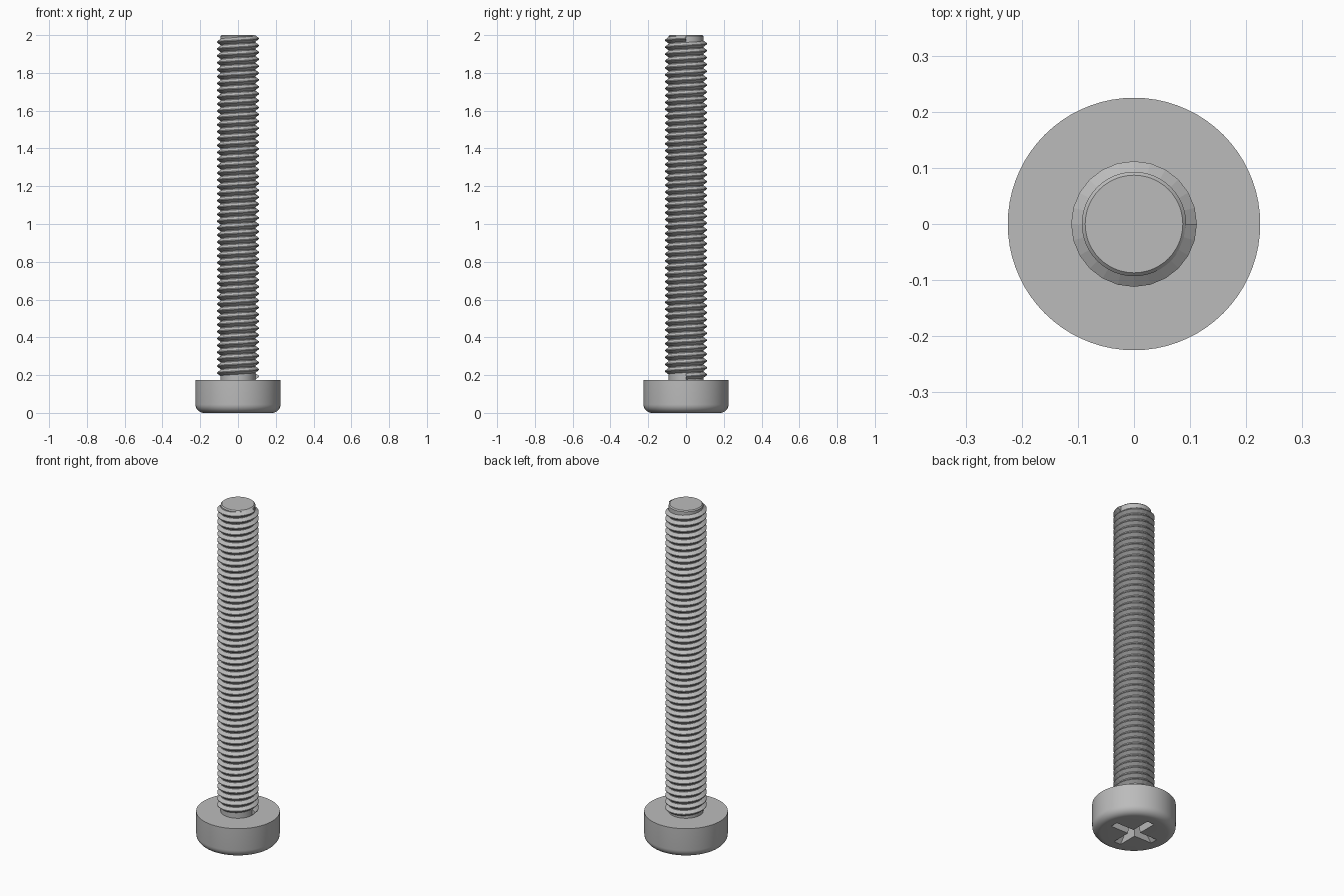
import bpy, bmesh, math

cube = bpy.data.objects.get("Cube")
if cube:
    bpy.data.objects.remove(cube, do_unlink=True)

# Sizes
HEAD_R, HEAD_H, FILLET = 0.225, 0.175, 0.045
CORE_R, CREST_R, HEIGHT = 0.093, 0.112, 2.0
PITCH, TURNS, STEPS = 0.0365, 49, 24

steel = bpy.data.materials.new("grey steel")
steel.use_nodes = True
GREY = (0.5, 0.5, 0.5, 1)
steel.diffuse_color = GREY
steel.node_tree.nodes["Principled BSDF"].inputs["Base Color"].default_value = GREY


def make_object(name, bm):
    bmesh.ops.recalc_face_normals(bm, faces=bm.faces)
    mesh = bpy.data.meshes.new(name)
    bm.to_mesh(mesh)
    bm.free()
    mesh.materials.append(steel)
    ob = bpy.data.objects.new(name, mesh)
    bpy.context.collection.objects.link(ob)
    return ob


def lathe(name, profile, sides):
    """Turn a list of (radius, z) around z and cap both ends."""
    bm = bmesh.new()
    rings = [[bm.verts.new((r * math.cos(math.tau * i / sides),
                            r * math.sin(math.tau * i / sides), z))
              for i in range(sides)] for r, z in profile]
    for a, b in zip(rings, rings[1:]):
        for i in range(sides):
            j = (i + 1) % sides
            bm.faces.new((a[i], a[j], b[j], b[i]))
    bm.faces.new(rings[0])
    bm.faces.new(rings[-1])
    return make_object(name, bm)


def activate(ob):
    bpy.ops.object.select_all(action='DESELECT')
    ob.select_set(True)
    bpy.context.view_layer.objects.active = ob


def smooth(ob):
    activate(ob)
    bpy.ops.object.shade_smooth_by_angle(angle=math.radians(30))


# Head with a rounded lower rim
rim = [(HEAD_R - FILLET + FILLET * math.sin(a), FILLET - FILLET * math.cos(a))
       for a in (math.pi / 2 * i / 8 for i in range(9))]
head = lathe("head", rim + [(HEAD_R, HEAD_H)], 72)


# Cross recess: two crossed slots that taper with depth
def slot_cutter(along_y):
    bm = bmesh.new()
    rings = []
    for z, length, width in ((-0.01, 0.149, 0.024), (0.1, 0.05, 0.015)):
        corners = [(length, width), (-length, width), (-length, -width), (length, -width)]
        rings.append([bm.verts.new((y, x, z) if along_y else (x, y, z)) for x, y in corners])
    low, high = rings
    for i in range(4):
        j = (i + 1) % 4
        bm.faces.new((low[i], low[j], high[j], high[i]))
    bm.faces.new(low)
    bm.faces.new(high)
    cutter = make_object("slot_cutter", bm)
    cutter.hide_render = True
    return cutter


for along_y in (False, True):
    cutter = slot_cutter(along_y)
    cut = head.modifiers.new("slot", 'BOOLEAN')
    cut.operation = 'DIFFERENCE'
    cut.solver = 'EXACT'
    cut.object = cutter
    activate(head)
    bpy.ops.object.modifier_apply(modifier=cut.name)
    bpy.data.objects.remove(cutter, do_unlink=True)
smooth(head)

# Shank core with a small chamfer at the tip
core = lathe("shank_core", [(CORE_R, HEAD_H - 0.01), (CORE_R, HEIGHT - 0.006),
                            (0.087, HEIGHT)], 48)
smooth(core)

# Helical thread, a ridge swept upwards around the core
section = [(CORE_R - 0.001, -0.017), (CREST_R, -0.002),
           (CREST_R, 0.002), (CORE_R - 0.001, 0.017)]
bm = bmesh.new()
previous = None
for step in range(TURNS * STEPS + 1):
    angle = math.tau * step / STEPS
    z = HEAD_H + PITCH / 2 + PITCH * step / STEPS
    ring = [bm.verts.new((r * math.cos(angle), r * math.sin(angle), z + dz))
            for r, dz in section]
    if previous:
        for i in range(4):
            j = (i + 1) % 4
            bm.faces.new((previous[i], previous[j], ring[j], ring[i]))
    else:
        bm.faces.new(ring)
    previous = ring
bm.faces.new(previous)
make_object("thread", bm)
